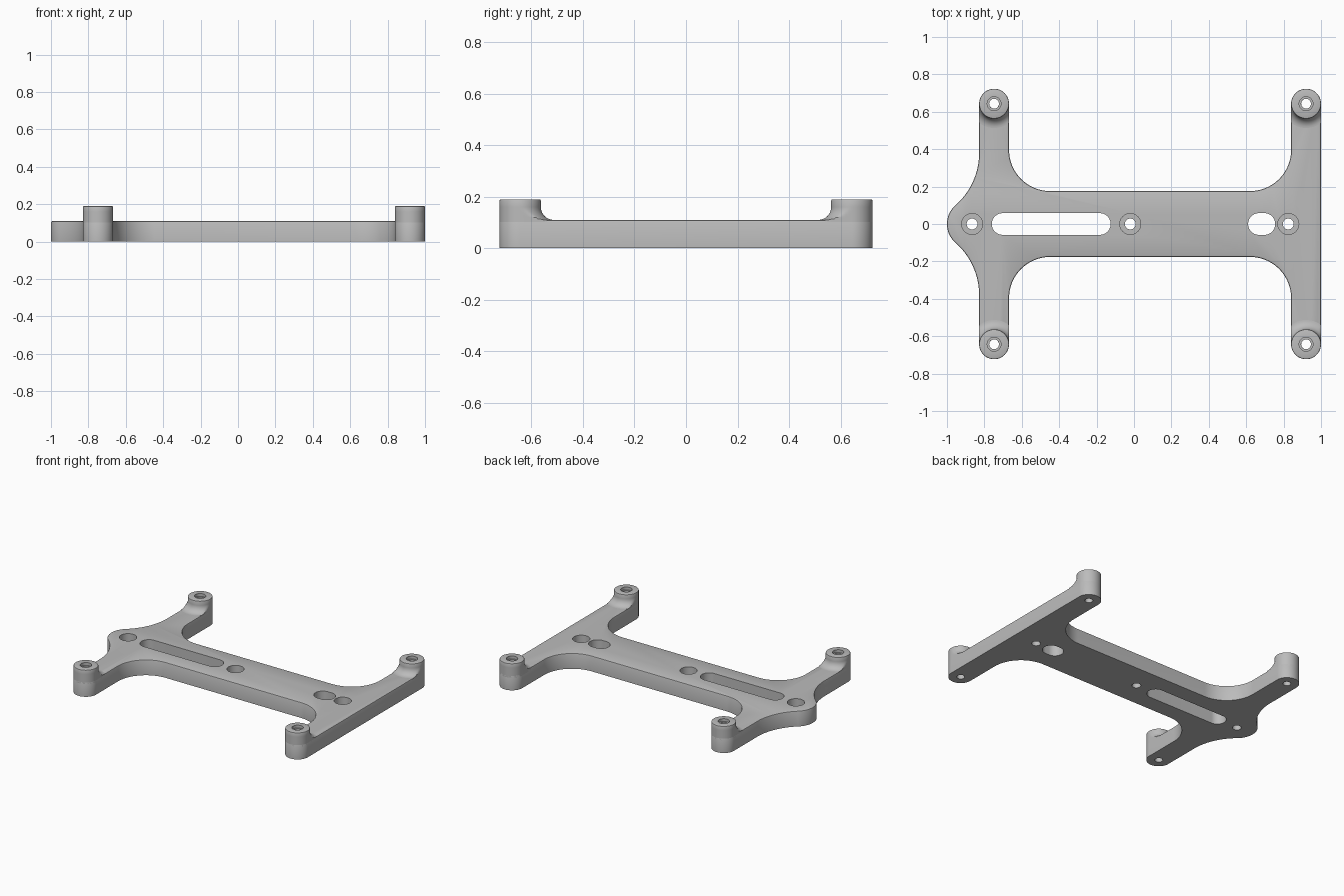
import bpy, bmesh
from math import sin, cos, pi, radians, atan2, degrees

cube = bpy.data.objects.get("Cube")
if cube:
    bpy.data.objects.remove(cube, do_unlink=True)

TOP, POST_TOP = 0.11, 0.19
POST_R, POST_Y = 0.08, 0.643
ARM_X = (-0.748, 0.92)
BODY_Y, FILLET = 0.176, 0.22
NOSE_X, NOSE_R, SWEEP = -0.866, 0.134, 0.372

grey = bpy.data.materials.new("light grey")
grey.use_nodes = True
grey.diffuse_color = (0.5, 0.5, 0.5, 1)
grey.node_tree.nodes["Principled BSDF"].inputs["Base Color"].default_value = (0.5, 0.5, 0.5, 1)


def arc(cx, cy, r, start, end, n=24):
    angles = [radians(start + (end - start) * i / n) for i in range(n + 1)]
    return [(cx + r * cos(a), cy + r * sin(a)) for a in angles]


def make_object(name, bm):
    bmesh.ops.recalc_face_normals(bm, faces=bm.faces)
    mesh = bpy.data.meshes.new(name)
    bm.to_mesh(mesh)
    bm.free()
    mesh.materials.append(grey)
    obj = bpy.data.objects.new(name, mesh)
    bpy.context.collection.objects.link(obj)
    return obj


def activate(obj):
    bpy.ops.object.select_all(action='DESELECT')
    obj.select_set(True)
    bpy.context.view_layer.objects.active = obj


def prism(bm, points, z0, z1):
    """Closed vertical extrusion of an outline; returns its two caps."""
    rings = [[bm.verts.new((x, y, z)) for x, y in points] for z in (z0, z1)]
    n = len(points)
    for i in range(n):
        j = (i + 1) % n
        bm.faces.new((rings[0][i], rings[0][j], rings[1][j], rings[1][i]))
    return [bm.faces.new(r) for r in rings]


# Plate outline: nose, swept flank, arm end, fillets, arm end, then mirrored
sweep_x, sweep_y = ARM_X[0] - POST_R - SWEEP, 0.38
lean = degrees(atan2(sweep_y, sweep_x - NOSE_X))
fillet_y = BODY_Y + FILLET
half = arc(NOSE_X, 0, NOSE_R, 180, lean, 12)
half += arc(sweep_x, sweep_y, SWEEP, lean - 180, 0)[1:]
half += arc(ARM_X[0], POST_Y, POST_R, 180, 0)
half += arc(ARM_X[0] + POST_R + FILLET, fillet_y, FILLET, 180, 270)
half += arc(ARM_X[1] - POST_R - FILLET, fillet_y, FILLET, 270, 360)
half += arc(ARM_X[1], POST_Y, POST_R, 180, 0)
outline = half + [(x, -y) for x, y in reversed(half[1:])]

bm = bmesh.new()
bottom, top = prism(bm, outline, 0, TOP)
for cap, size, segments in ((list(bottom.edges), 0.012, 1), (list(top.edges), 0.008, 2)):
    bmesh.ops.bevel(bm, geom=cap, offset=size, segments=segments,
                    profile=0.5, affect='EDGES')
plate = make_object("mounting_plate", bm)

# Cutter: two slots, three counterbored screw holes and four post holes
bm = bmesh.new()
for x0, x1 in ((-0.76, -0.125), (0.61, 0.755)):
    r = 0.058
    prism(bm, arc(x0 + r, 0, r, 90, 270) + arc(x1 - r, 0, r, -90, 90), -0.1, 0.3)
posts = [(x, s * POST_Y) for x in ARM_X for s in (1, -1)]


def circle(x, y, r):
    return arc(x, y, r, 0, 360, 32)[:-1]


for x, y in posts:
    prism(bm, circle(x, y, 0.026), -0.1, 0.3)
for x in (NOSE_X, -0.02, 0.825):
    rings = [[bm.verts.new((px, py, z)) for px, py in circle(x, 0, r)]
             for r, z in ((0.029, -0.1), (0.029, 0.045), (0.056, 0.045), (0.056, 0.3))]
    for a, b in zip(rings, rings[1:]):
        for i in range(len(a)):
            j = (i + 1) % len(a)
            bm.faces.new((a[i], a[j], b[j], b[i]))
    bm.faces.new(rings[0])
    bm.faces.new(rings[-1])
cutter = make_object("hole_cutter", bm)
cutter.hide_render = True

activate(plate)
cut = plate.modifiers.new("holes", 'BOOLEAN')
cut.operation = 'DIFFERENCE'
cut.solver = 'EXACT'
cut.object = cutter
bpy.ops.object.modifier_apply(modifier=cut.name)
bpy.data.objects.remove(cutter, do_unlink=True)

# Post section: recessed bore, rounded rim, and a flare blending into the arm
flare = 0.05
profile = [(0.026, 0.09), (0.026, 0.17), (0.037, 0.17), (0.037, POST_TOP),
           (0.075, POST_TOP), (0.0785, 0.1885), (POST_R, 0.185)]
profile += arc(POST_R + flare, TOP + flare, flare, 180, 270, 10)
profile += [(POST_R + flare, 0.09)]


def make_post(name, x, y):
    bm = bmesh.new()
    n = 48
    inward = -1 if y > 0 else 1
    rings = []
    for i in range(n):
        a = 2 * pi * i / n
        ring = []
        for r, z in profile:
            # The flare exists only on the inner side, trimmed to the arm width
            radius = r if sin(a) * inward > 0.001 else min(r, POST_R)
            px = max(-POST_R, min(POST_R, radius * cos(a)))
            ring.append(bm.verts.new((x + px, y + radius * sin(a), z)))
        rings.append(ring)
    m = len(profile)
    for i in range(n):
        a, b = rings[i], rings[(i + 1) % n]
        for k in range(m):
            q = (k + 1) % m
            bm.faces.new((a[k], b[k], b[q], a[q]))
    bmesh.ops.remove_doubles(bm, verts=bm.verts, dist=0.00001)
    return make_object(name, bm)


parts = [plate]
for x, y in posts:
    side = "left" if x > 0 else "right"
    end = "back" if y > 0 else "front"
    parts.append(make_post(f"{end}_{side}_post", x, y))

for obj in parts:
    activate(obj)
    bpy.ops.object.shade_smooth_by_angle(angle=radians(30))
